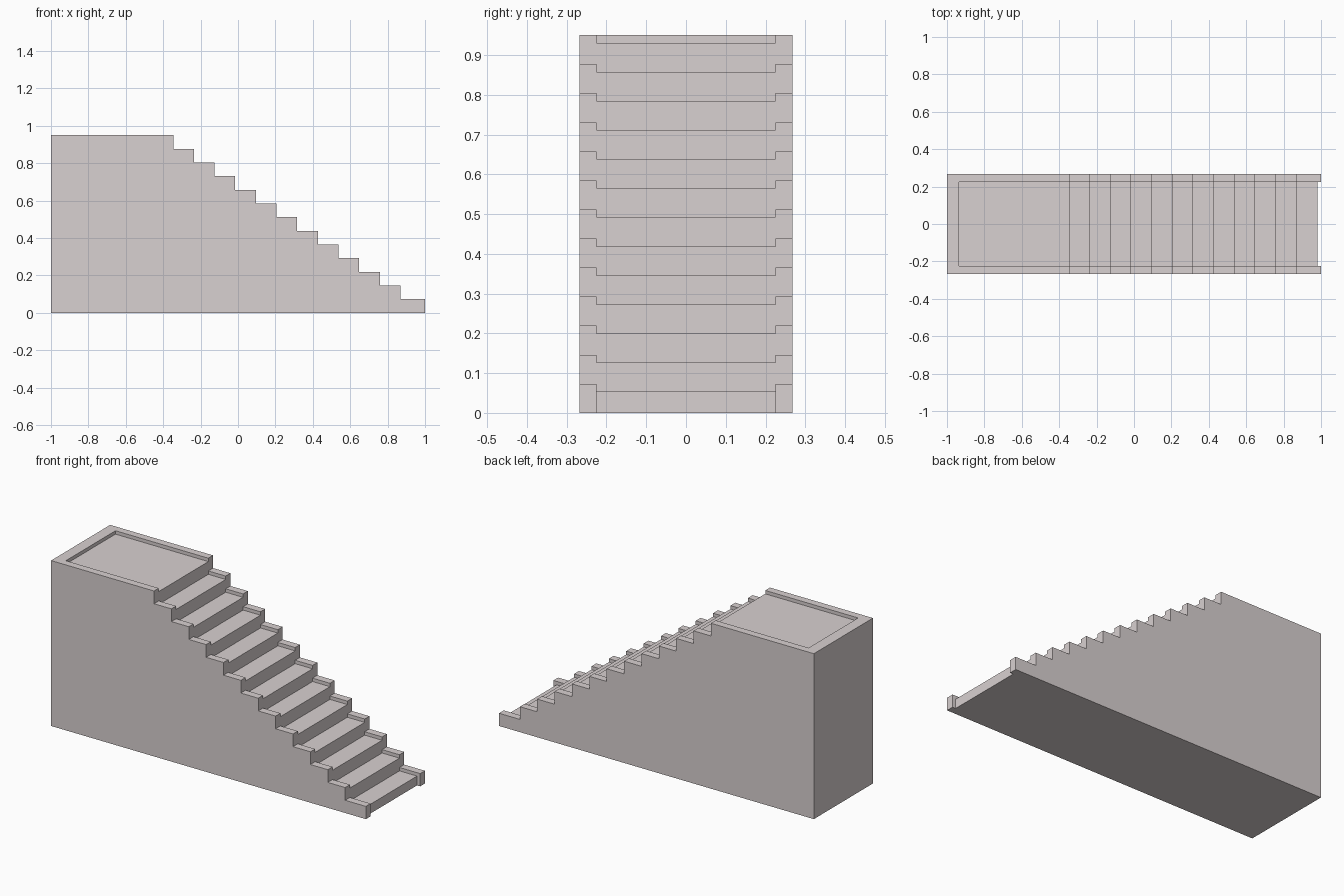
import bpy, bmesh

if "Cube" in bpy.data.objects:
    bpy.data.objects.remove(bpy.data.objects["Cube"])

STEPS = 13                    # levels, landing included
TOP = 0.95
RISE = TOP / STEPS
RUN = 0.1104
LIP = 0.0195                  # treads sit this far below the side curbs
YO, YI = 0.268, 0.225         # outer and inner faces of the curbs
X_BACK, X_RIM = -1.0, -0.936
X_NOSE, X_TREAD = 1.0, 0.98   # front of the curbs and of the lowest tread

nose = [-0.346 + RUN * i for i in range(STEPS - 1)]
high = [TOP - RISE * i for i in range(STEPS)]
low = [h - LIP for h in high]

bm = bmesh.new()


def face(*pts):
    bm.faces.new([bm.verts.new(p) for p in pts])


# Stepped outline shared by both sides
outline = [(X_BACK, 0), (X_BACK, TOP)]
for i, x in enumerate(nose):
    outline += [(x, high[i]), (x, high[i + 1])]
outline += [(X_NOSE, high[-1]), (X_NOSE, 0)]

for s in (-1, 1):
    o, n = s * YO, s * YI
    # Outer side wall
    face(*[(x, o, z) for x, z in outline])
    # Curb steps
    for i, x in enumerate(nose):
        h0, h1, l0 = high[i], high[i + 1], low[i]
        face((x, o, h1), (x, o, h0), (x, n, h0), (x, n, l0), (x, n, h1))
        x2 = nose[i + 1] if i + 1 < len(nose) else X_NOSE
        face((x, o, h1), (x2, o, h1), (x2, n, h1), (x, n, h1))
        if x2 < X_NOSE:
            face((x, n, low[i + 1]), (x2, n, low[i + 1]), (x2, n, h1), (x, n, h1))
    # Inner curb wall at the landing and at the lowest step
    face((X_RIM, n, low[0]), (nose[0], n, low[0]), (nose[0], n, TOP), (X_RIM, n, TOP))
    face((nose[-1], n, low[-1]), (nose[-1], n, high[-1]), (X_NOSE, n, high[-1]),
         (X_NOSE, n, 0), (X_TREAD, n, 0), (X_TREAD, n, low[-1]))
    # Curb front end
    face((X_NOSE, o, 0), (X_NOSE, n, 0), (X_NOSE, n, high[-1]), (X_NOSE, o, high[-1]))

# Treads, landing floor first
starts, ends = [X_RIM] + nose, nose + [X_TREAD]
for a, b, z in zip(starts, ends, low):
    face((a, -YI, z), (b, -YI, z), (b, YI, z), (a, YI, z))

# Risers between the curbs
for i, x in enumerate(nose):
    face((x, -YI, low[i + 1]), (x, YI, low[i + 1]), (x, YI, high[i + 1]),
         (x, YI, low[i]), (x, -YI, low[i]), (x, -YI, high[i + 1]))
face((X_TREAD, -YI, 0), (X_TREAD, YI, 0), (X_TREAD, YI, low[-1]), (X_TREAD, -YI, low[-1]))

# Landing rim, its inner back wall, back wall and underside
face((nose[0], -YO, TOP), (X_BACK, -YO, TOP), (X_BACK, YO, TOP), (nose[0], YO, TOP),
     (nose[0], YI, TOP), (X_RIM, YI, TOP), (X_RIM, -YI, TOP), (nose[0], -YI, TOP))
face((X_RIM, -YI, low[0]), (X_RIM, YI, low[0]), (X_RIM, YI, TOP), (X_RIM, -YI, TOP))
face((X_BACK, -YO, 0), (X_BACK, YO, 0), (X_BACK, YO, TOP), (X_BACK, -YO, TOP))
face((X_BACK, -YO, 0), (X_NOSE, -YO, 0), (X_NOSE, -YI, 0), (X_TREAD, -YI, 0),
     (X_TREAD, YI, 0), (X_NOSE, YI, 0), (X_NOSE, YO, 0), (X_BACK, YO, 0))

bmesh.ops.remove_doubles(bm, verts=bm.verts, dist=1e-4)
bmesh.ops.recalc_face_normals(bm, faces=bm.faces)

mesh = bpy.data.meshes.new("staircase")
bm.to_mesh(mesh)
bm.free()

stone = bpy.data.materials.new("pale warm grey stone")
stone.diffuse_color = (0.69, 0.635, 0.635, 1)
stone.use_nodes = True
stone.node_tree.nodes["Principled BSDF"].inputs["Base Color"].default_value = stone.diffuse_color
mesh.materials.append(stone)
bpy.context.collection.objects.link(bpy.data.objects.new("staircase", mesh))
